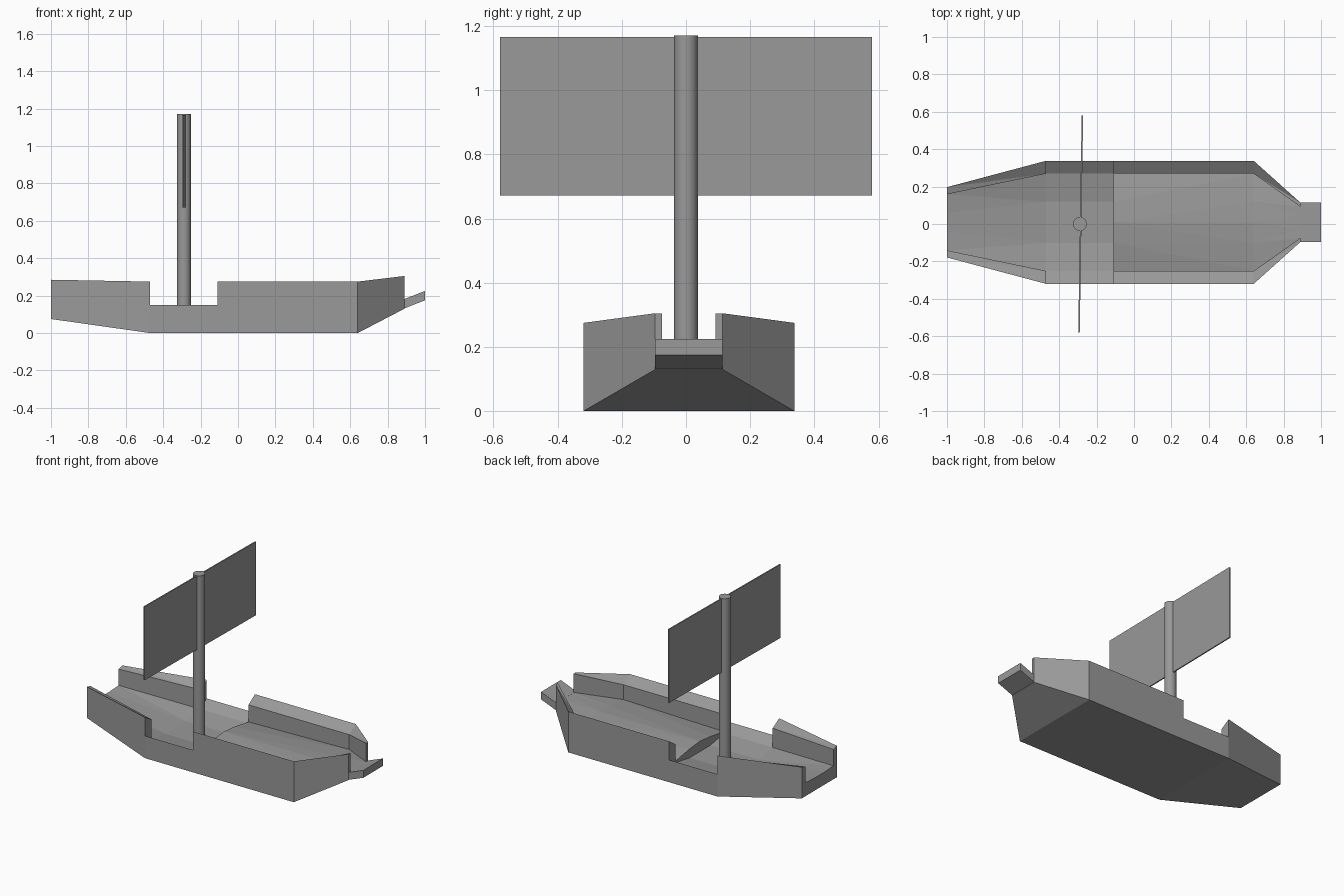
import bpy, bmesh, math

if "Cube" in bpy.data.objects:
    bpy.data.objects.remove(bpy.data.objects["Cube"])

grey = bpy.data.materials.new("plain_grey")
grey.diffuse_color = (0.32, 0.32, 0.32, 1)
grey.use_nodes = True
grey.node_tree.nodes["Principled BSDF"].inputs["Base Color"].default_value = grey.diffuse_color
CY = 0.009  # hull centreline


def finish(name, bm):
    bmesh.ops.recalc_face_normals(bm, faces=bm.faces)
    me = bpy.data.meshes.new(name)
    bm.to_mesh(me)
    bm.free()
    ob = bpy.data.objects.new(name, me)
    bpy.context.collection.objects.link(ob)
    me.materials.append(grey)
    return ob


def loft(name, stations):
    """Skin closed half-sections (mirrored in y) along x."""
    bm = bmesh.new()
    rings = []
    for x, half in stations:
        left = [(y, z) for y, z in half]
        right = [(-y, z) for y, z in reversed(half) if y > 0]
        rings.append([bm.verts.new((x, y + CY, z)) for y, z in left + right])
    n = len(rings[0])
    for a, b in zip(rings, rings[1:]):
        for i in range(n):
            j = (i + 1) % n
            bm.faces.new((a[i], a[j], b[j], b[i]))
    bm.faces.new(rings[0])
    bm.faces.new(rings[-1][::-1])
    bmesh.ops.remove_doubles(bm, verts=bm.verts, dist=0.0005)
    bmesh.ops.dissolve_degenerate(bm, edges=bm.edges, dist=0.0005)
    bmesh.ops.triangulate(bm, faces=[f for f in bm.faces if len(f.verts) > 3])
    return finish(name, bm)


def section(outer, inner, mid, keel, rail, rail_in, deck, deck_mid, deck_c):
    return [(outer, keel), (outer, rail), (inner, rail_in),
            (inner, deck), (mid, deck_mid), (0, deck_c)]


# hull with bulwarks, lower boarding gap amidships and sunken deck there
gap = section(.329, .26, .11, 0, .15, .105, .105, .08, .08)
loft("hull", [
    (-1.0, section(.188, .15, .05, .075, .285, .275, .165, .16, .16)),
    (-.47, section(.329, .26, .11, 0, .275, .235, .105, .08, .08)),
    (-.47, gap),
    (-.11, gap),
    (-.11, section(.329, .26, .11, 0, .275, .23, .115, .14, .15)),
    (.64, section(.329, .26, .11, 0, .275, .23, .13, .145, .15)),
    (.89, section(.105, .083, .04, .13, .305, .305, .18, .18, .18)),
])

# upturned bow plate
loft("bow_plate", [
    (.885, [(.105, .13), (.105, .18)]),
    (1.0, [(.105, .175), (.105, .225)]),
])

# mast
bm = bmesh.new()
bmesh.ops.create_cone(bm, cap_ends=True, segments=24, radius1=.037,
                      radius2=.037, depth=1.09)
bmesh.ops.translate(bm, verts=bm.verts, vec=(-.289, 0, .625))
mast = finish("mast", bm)
bpy.context.view_layer.objects.active = mast
mast.select_set(True)
bpy.ops.object.shade_smooth_by_angle(angle=math.radians(35))

# thin sail, turned very slightly about the mast
bm = bmesh.new()
bmesh.ops.create_cube(bm, size=1)
bmesh.ops.scale(bm, verts=bm.verts, vec=(.008, 1.16, .495))
sail = finish("sail", bm)
sail.location = (-.285, 0, .9185)
sail.rotation_euler.z = math.radians(-.9)
